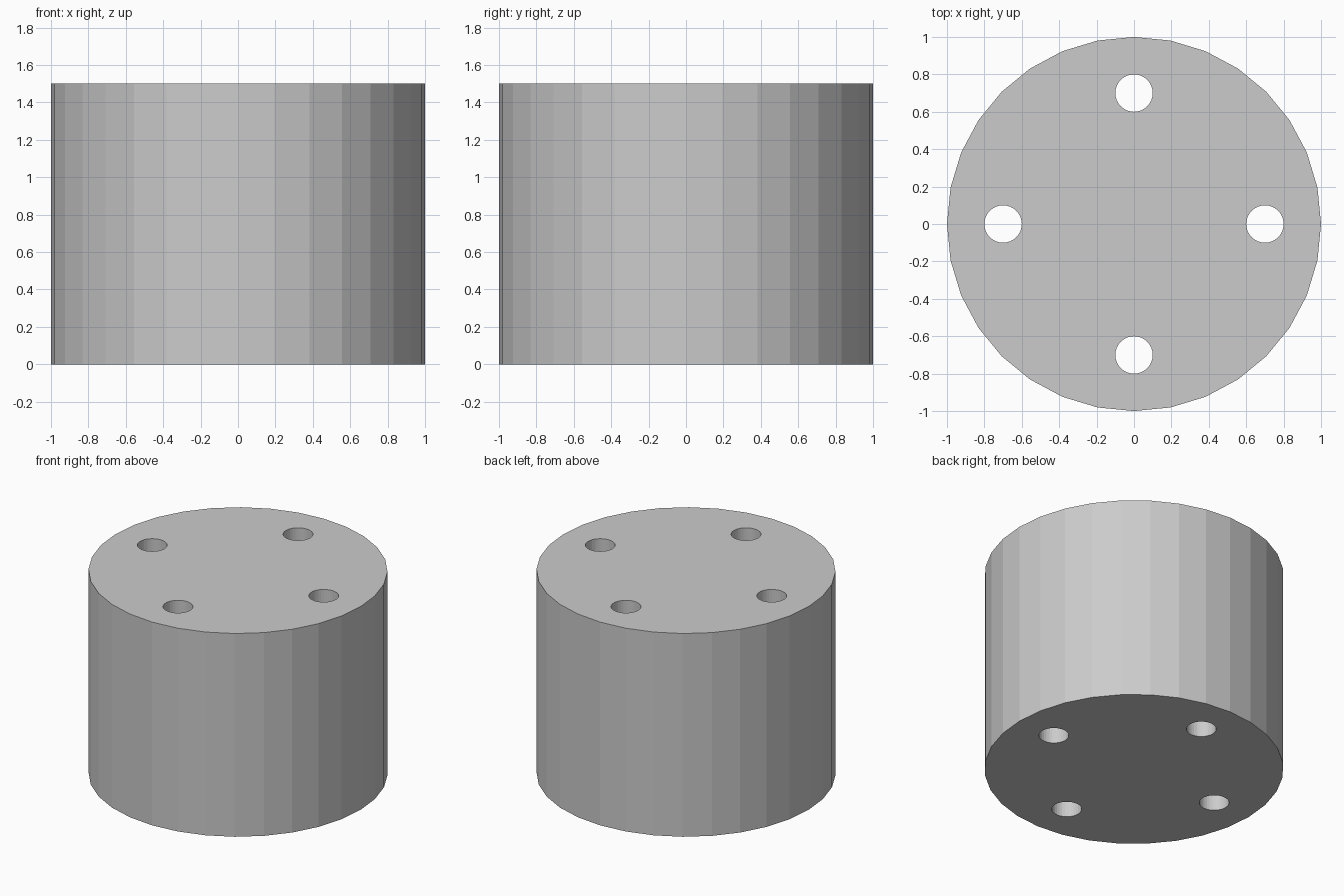
import bpy
from math import cos, sin, pi

if "Cube" in bpy.data.objects:
    bpy.data.objects.remove(bpy.data.objects["Cube"])

HEIGHT = 1.5
SIDES = 32


def cylinder(name, radius, x, y, z0, z1):
    bpy.ops.mesh.primitive_cylinder_add(
        vertices=SIDES, radius=radius, depth=z1 - z0,
        location=(x, y, (z0 + z1) / 2))
    obj = bpy.context.object
    obj.name = name
    return obj


# Solid flat-faced drum
drum = cylinder("drum", 1.0, 0, 0, 0, HEIGHT)

# Four through holes on a ring of radius 0.7
for i in range(4):
    a = i * pi / 2
    cutter = cylinder("hole_cutter", 0.1, 0.7 * cos(a), 0.7 * sin(a), -0.1, HEIGHT + 0.1)
    cutter.hide_render = True
    mod = drum.modifiers.new("hole", 'BOOLEAN')
    mod.operation = 'DIFFERENCE'
    mod.solver = 'EXACT'
    mod.object = cutter
    bpy.context.view_layer.objects.active = drum
    bpy.ops.object.modifier_apply(modifier=mod.name)
    bpy.data.objects.remove(cutter, do_unlink=True)
